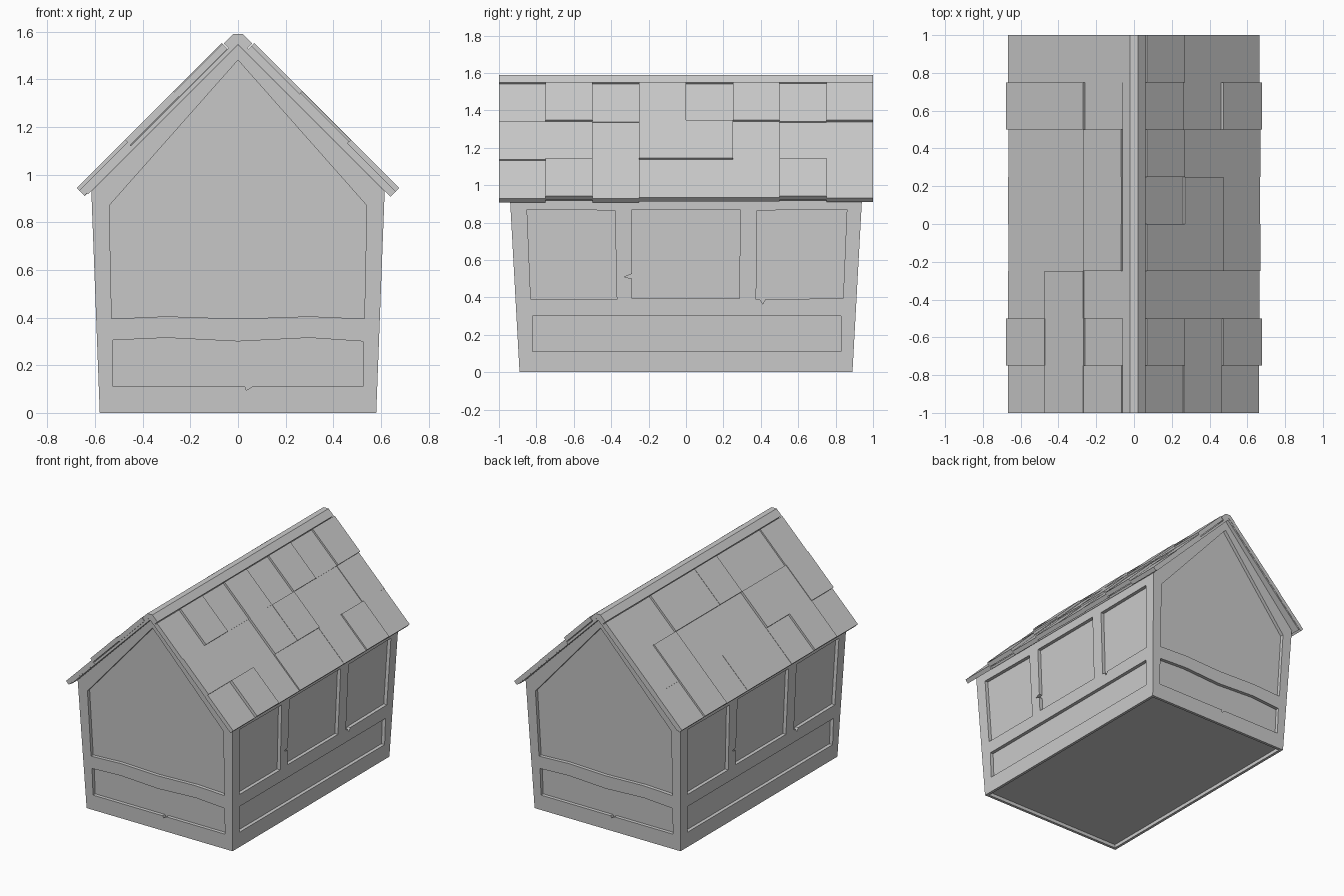
import bpy, bmesh
from mathutils import Vector

cube = bpy.data.objects.get("Cube")
if cube:
    bpy.data.objects.remove(cube)

grey = bpy.data.materials.new("plain_grey")
grey.use_nodes = True
grey.diffuse_color = (0.6, 0.6, 0.6, 1)
grey.node_tree.nodes["Principled BSDF"].inputs["Base Color"].default_value = (0.6, 0.6, 0.6, 1)

EAVE, APEX, DEPTH = 0.93, 1.545, 0.025


def half_x(z):
    return 0.58 + 0.038 * z


def half_y(z):
    return 0.89 + 0.055 * z


def finish(bm, name):
    bmesh.ops.remove_doubles(bm, verts=bm.verts, dist=0.0005)
    bmesh.ops.recalc_face_normals(bm, faces=bm.faces)
    mesh = bpy.data.meshes.new(name)
    bm.to_mesh(mesh)
    bm.free()
    mesh.materials.append(grey)
    obj = bpy.data.objects.new(name, mesh)
    bpy.context.collection.objects.link(obj)
    return obj


def framed_wall(bm, place, outline, holes):
    """Flat wall with recessed panels; place(u, v, depth) gives a point."""
    edges = []
    for index, loop in enumerate([outline] + holes):
        front = [bm.verts.new(place(u, v, 0)) for u, v in loop]
        n = len(front)
        edges += [bm.edges.new((front[i], front[(i + 1) % n])) for i in range(n)]
        if index:
            back = [bm.verts.new(place(u, v, DEPTH)) for u, v in loop]
            for i in range(n):
                j = (i + 1) % n
                bm.faces.new((front[i], front[j], back[j], back[i]))
            bm.faces.new(back)
    bmesh.ops.triangle_fill(bm, use_beauty=True, edges=edges)


def prism(bm, profile, y0, y1):
    """Extrude an x-z profile along y."""
    a = [bm.verts.new((x, y0, z)) for x, z in profile]
    b = [bm.verts.new((x, y1, z)) for x, z in profile]
    n = len(a)
    bm.faces.new(a)
    bm.faces.new(b[::-1])
    for i in range(n):
        j = (i + 1) % n
        bm.faces.new((a[i], b[i], b[j], a[j]))


# House body: panel outlines, with small chips in the frame edges
gable_holes = [
    [(-0.525, 0.11), (0.03, 0.11), (0.035, 0.095), (0.06, 0.11), (0.525, 0.11),
     (0.525, 0.3), (0.3, 0.315), (0, 0.3), (-0.3, 0.315), (-0.525, 0.305)],
    [(-0.53, 0.395), (-0.3, 0.405), (0, 0.395), (0.3, 0.405), (0.53, 0.395),
     (0.54, 0.87), (0, 1.48), (-0.54, 0.87)],
]
side_holes = [
    [(-0.82, 0.11), (0.83, 0.11), (0.83, 0.3), (-0.82, 0.3)],
    [(-0.83, 0.39), (-0.37, 0.39), (-0.38, 0.865), (-0.85, 0.87)],
    [(-0.29, 0.395), (0.285, 0.395), (0.29, 0.87), (-0.29, 0.87),
     (-0.29, 0.525), (-0.33, 0.51), (-0.29, 0.5)],
    [(0.375, 0.39), (0.395, 0.39), (0.41, 0.365), (0.425, 0.39), (0.84, 0.395),
     (0.86, 0.87), (0.38, 0.865)],
]
gable = [(-half_x(0), 0), (half_x(0), 0), (half_x(EAVE), EAVE), (0, APEX), (-half_x(EAVE), EAVE)]
side = [(-half_y(0), 0), (half_y(0), 0), (half_y(EAVE), EAVE), (-half_y(EAVE), EAVE)]

bm = bmesh.new()
for s in (1, -1):
    framed_wall(bm, lambda u, v, d: (s * u, s * (d - half_y(v)), v), gable, gable_holes)
    framed_wall(bm, lambda u, v, d: (s * (half_x(v) - d), s * u, v), side, side_holes)
    # Sloping top under the roof
    ye, ya = half_y(EAVE), half_y(APEX)
    bm.faces.new([bm.verts.new(p) for p in (
        (s * half_x(EAVE), -ye, EAVE), (s * half_x(EAVE), ye, EAVE), (0, ya, APEX), (0, -ya, APEX))])
# Underside with a thin rim
bx, by = half_x(0), half_y(0)


def rect(x, y):
    return [(-x, -y), (x, -y), (x, y), (-x, y)]


framed_wall(bm, lambda u, v, d: (u, v, d), rect(bx, by), [rect(bx - 0.02, by - 0.02)])
finish(bm, "house_body")

# Roof boards
bm = bmesh.new()
prism(bm, [(0, 1.547), (0.63, 0.917), (0.641, 0.929), (0, 1.57), (-0.641, 0.929), (-0.63, 0.917)],
      -0.998, 0.998)
finish(bm, "roof_boards")

# Shingles: how far each one is raised, by row from ridge to eave, front to back
right_lift = ([0.2, 1, 0.3, 1, 0.3, 1, 0.4, 1],
              [0.5, 0.4, 0.1, 0.9, 1, 0.4, 0.1, 0.3],
              [0, 1, 0.1, 0.5, 0.4, 0.5, 1, 0.2])
left_lift = ([0.8, 0.3, 0.6, 1, 0.9, 1, 0.3, 0.5],
             [1, 0.8, 1, 0.2, 0.2, 0.2, 1, 0.5],
             [0.3, 1, 0.3, 0.2, 0.3, 0.2, 1, 0.4])
WIDTH, ROW = 0.25, 0.203
for s, name, lifts in ((1, "left_shingles", right_lift), (-1, "right_shingles", left_lift)):
    bm = bmesh.new()
    for r, row in enumerate(lifts):
        for c, lift in enumerate(row):
            k = 0.015 * lift
            x0, x1 = 0.053 + ROW * r + k, 0.053 + ROW * (r + 1) + k
            top = 1.59 + k
            outer = [(x0, top - x0 + k), (x1, top - x1 + k)]
            inner = [(x - 0.0215, z - 0.0215) for x, z in reversed(outer)]
            y = -1 + WIDTH * c
            prism(bm, [(s * x, z) for x, z in outer + inner], y, y + WIDTH)
    # Keep neighbouring shingles as separate solids
    mesh = bpy.data.meshes.new(name)
    bmesh.ops.recalc_face_normals(bm, faces=bm.faces)
    bm.to_mesh(mesh)
    bm.free()
    mesh.materials.append(grey)
    bpy.context.collection.objects.link(bpy.data.objects.new(name, mesh))

# Ridge cap
bm = bmesh.new()
prism(bm, [(-0.06, 1.55), (-0.02, 1.59), (0.02, 1.59), (0.06, 1.55), (0.04, 1.53), (0, 1.565),
           (-0.04, 1.53)], -1, 1)
finish(bm, "ridge_cap")
